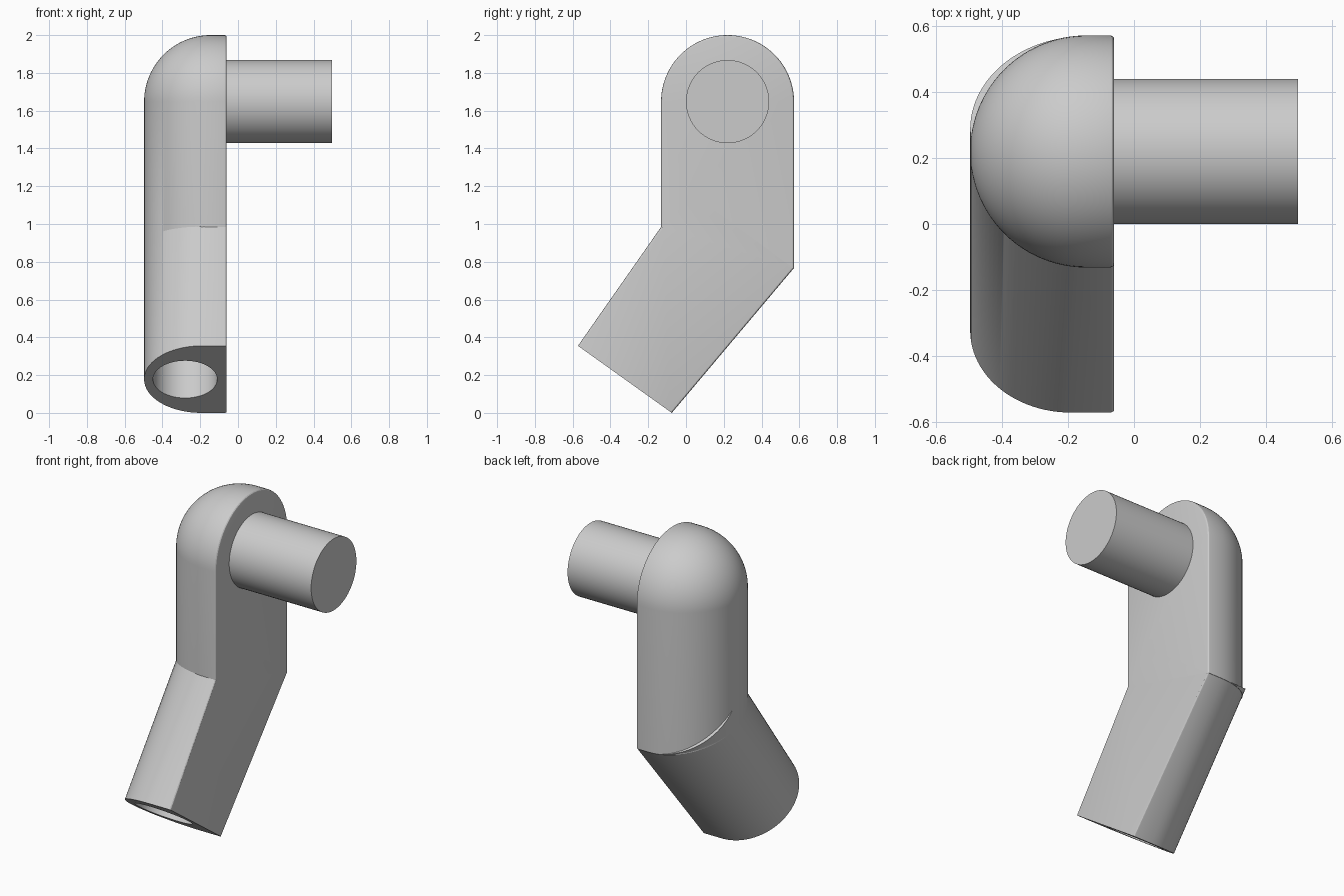
import bpy, bmesh
from math import sin, cos, pi, radians
from mathutils import Vector

if "Cube" in bpy.data.objects:
    bpy.data.objects.remove(bpy.data.objects["Cube"], do_unlink=True)

grey = bpy.data.materials.new("plain grey")
grey.use_nodes = True
grey.diffuse_color = (0.6, 0.6, 0.6, 1)
grey.node_tree.nodes["Principled BSDF"].inputs["Base Color"].default_value = (0.6, 0.6, 0.6, 1)

FLAT, OUTER = -0.06, -0.497       # inner flat side and outermost side in x
PIVOT_Y, PIVOT_Z, R = 0.22, 1.648, 0.352
EDGE = 0.012                      # small softened edge beside the flat side
STEPS = 24


def make(name, bm):
    bmesh.ops.remove_doubles(bm, verts=bm.verts, dist=1e-5)
    bmesh.ops.recalc_face_normals(bm, faces=bm.faces)
    mesh = bpy.data.meshes.new(name)
    bm.to_mesh(mesh)
    bm.free()
    mesh.materials.append(grey)
    obj = bpy.data.objects.new(name, mesh)
    bpy.context.collection.objects.link(obj)
    return obj


def half_profile(r):
    """Half of the D section as (x, distance from middle), flat side first."""
    pts = [(FLAT - EDGE * (1 - cos(a)), r - EDGE * (1 - sin(a)))
           for a in (0, pi / 6, pi / 3, pi / 2)]
    for i in range(STEPS + 1):
        a = pi / 2 * i / STEPS
        pts.append((OUTER + r - r * sin(a), r * cos(a)))
    return pts


def bridge(bm, a, b, closed):
    for i in range(len(a) if closed else len(a) - 1):
        j = (i + 1) % len(a)
        bm.faces.new((a[i], a[j], b[j], b[i]))


def rod(name, start, end, r, sides=64):
    start, end = Vector(start), Vector(end)
    axis = end - start
    bm = bmesh.new()
    bmesh.ops.create_cone(bm, cap_ends=True, segments=sides, radius1=r, radius2=r, depth=axis.length)
    turn = axis.to_track_quat('Z', 'Y').to_matrix().to_4x4()
    turn.translation = (start + end) / 2
    bmesh.ops.transform(bm, matrix=turn, verts=bm.verts)
    return make(name, bm)


def apply_boolean(obj, other, operation):
    mod = obj.modifiers.new(operation, 'BOOLEAN')
    mod.operation, mod.object, mod.solver = operation, other, 'EXACT'
    bpy.context.view_layer.objects.active = obj
    bpy.ops.object.modifier_apply(modifier=mod.name)
    bpy.data.objects.remove(other, do_unlink=True)


def smooth(obj):
    bpy.ops.object.select_all(action='DESELECT')
    obj.select_set(True)
    bpy.context.view_layer.objects.active = obj
    bpy.ops.object.shade_smooth_by_angle(angle=radians(25))


# Upper arm: domed top carried straight down to a slanted lower end
def slant(y):
    return 0.985 - (y + 0.132) * 0.3125


bm = bmesh.new()
strips = []
for x, rho in half_profile(R):
    path = [(x, PIVOT_Y + rho, slant(PIVOT_Y + rho))]
    path += [(x, PIVOT_Y + rho * cos(pi * i / 48), PIVOT_Z + rho * sin(pi * i / 48))
             for i in range(49)]
    path.append((x, PIVOT_Y - rho, slant(PIVOT_Y - rho)))
    strips.append([bm.verts.new(p) for p in path])
for a, b in zip(strips, strips[1:]):
    bridge(bm, a, b, False)
bm.faces.new(strips[0])
bm.faces.new([s[0] for s in strips] + [s[-1] for s in reversed(strips[:-1])])
arm = make("arm", bm)

# Lower arm: D section lofted between the narrow open end and the wide joint
bm = bmesh.new()
rings = []
for front, back in (((-0.572, 0.355), (-0.075, 0.0)), ((0.005, 1.18), (0.57, 0.765))):
    front, back = Vector(front), Vector(back)
    mid, across = (front + back) / 2, (front - back).normalized()
    half = half_profile((front - back).length / 2)
    outline = half + [(x, -v) for x, v in reversed(half[:-1])]
    rings.append([bm.verts.new((x, *(mid + across * v))) for x, v in outline])
bridge(bm, *rings, True)
for ring in rings:
    bm.faces.new(ring)
lower = make("lower_arm", bm)
apply_boolean(arm, lower, 'UNION')

# Socket bored into the open end
end = Vector((-0.28, -0.3235, 0.1775))
along = Vector((0, 0.581, 0.814))
bore = rod("socket_cutter", end - along * 0.1, end + along * 0.5, 0.17)
bore.hide_render = True
apply_boolean(arm, bore, 'DIFFERENCE')
smooth(arm)

# Round pin standing out from the flat side
pin = rod("pin", (FLAT - 0.02, PIVOT_Y, PIVOT_Z), (0.497, PIVOT_Y, PIVOT_Z), 0.22)
smooth(pin)
